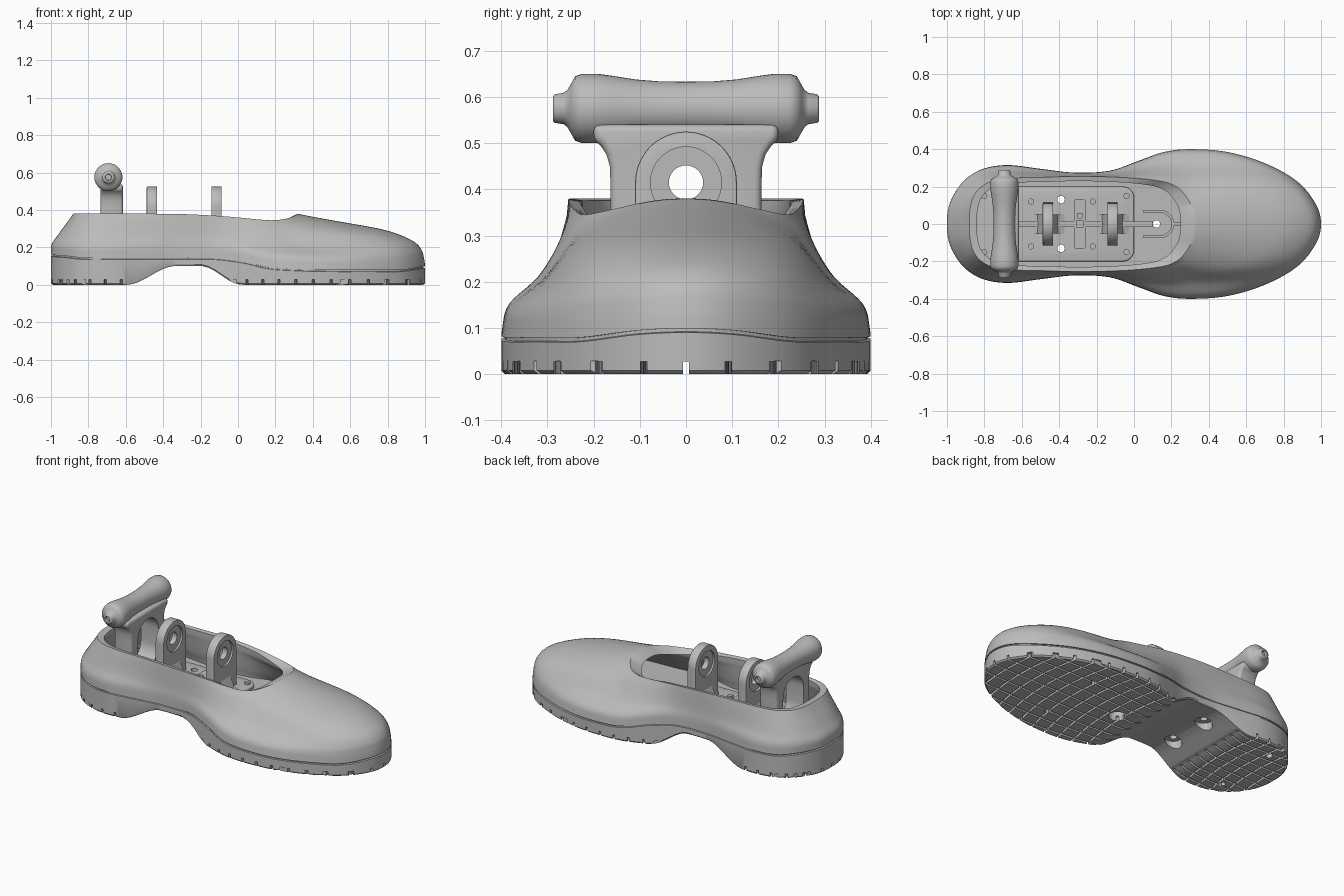
import bpy, bmesh, math
from mathutils import Matrix, Vector

if "Cube" in bpy.data.objects:
    bpy.data.objects.remove(bpy.data.objects["Cube"])

grey = bpy.data.materials.new("plain_grey")
grey.use_nodes = True
grey.diffuse_color = (0.5, 0.5, 0.5, 1)
grey.node_tree.nodes["Principled BSDF"].inputs["Base Color"].default_value = grey.diffuse_color


# ---- helpers ----
def finish(name, bm):
    bmesh.ops.recalc_face_normals(bm, faces=bm.faces)
    mesh = bpy.data.meshes.new(name)
    bm.to_mesh(mesh)
    bm.free()
    mesh.materials.append(grey)
    ob = bpy.data.objects.new(name, mesh)
    bpy.context.collection.objects.link(ob)
    return ob


def activate(ob):
    bpy.ops.object.select_all(action='DESELECT')
    ob.select_set(True)
    bpy.context.view_layer.objects.active = ob


def smooth(ob, angle=32):
    activate(ob)
    bpy.ops.object.shade_smooth_by_angle(angle=math.radians(angle))


def bevel(ob, width, segments=3):
    mod = ob.modifiers.new("bevel", 'BEVEL')
    mod.width, mod.segments, mod.limit_method = width, segments, 'ANGLE'
    activate(ob)
    bpy.ops.object.modifier_apply(modifier=mod.name)


def cut(ob, *cutters):
    for c in cutters:
        c.hide_render = True
        mod = ob.modifiers.new("cut", 'BOOLEAN')
        mod.operation, mod.solver, mod.object = 'DIFFERENCE', 'EXACT', c
        activate(ob)
        bpy.ops.object.modifier_apply(modifier=mod.name)


def prism(bm, pts, axis, lo, hi):
    """Extrude a 2D outline along x (points are y, z) or z (points are x, y)."""
    put = (lambda p, h: (h, *p)) if axis == 'x' else (lambda p, h: (*p, h))
    a, b = [[bm.verts.new(put(p, h)) for p in pts] for h in (lo, hi)]
    bm.faces.new(a)
    bm.faces.new(b)
    for i in range(len(pts)):
        j = (i + 1) % len(pts)
        bm.faces.new((a[i], a[j], b[j], b[i]))


def circle(u, v, r, n=32, start=0, end=2 * math.pi):
    full = end - start > 6.2
    return [(u + r * math.cos(start + (end - start) * i / (n if full else n - 1)),
             v + r * math.sin(start + (end - start) * i / (n if full else n - 1))) for i in range(n)]


def round_rect(x0, x1, y0, y1, r):
    corners = [(x1 - r, y1 - r), (x0 + r, y1 - r), (x0 + r, y0 + r), (x1 - r, y0 + r)]
    return [p for k, (x, y) in enumerate(corners)
            for p in circle(x, y, r, 8, k * math.pi / 2, (k + 1) * math.pi / 2)]


def solid(name, axis, *parts):
    bm = bmesh.new()
    for pts, lo, hi in parts:
        prism(bm, pts, axis, lo, hi)
    return finish(name, bm)


def spline(rows, steps, closed):
    n, out = len(rows), []
    get = (lambda i: rows[i % n]) if closed else (lambda i: rows[min(max(i, 0), n - 1)])
    for i in range(n if closed else n - 1):
        for s in range(steps):
            t = s / steps
            out.append([b + t * (c - a) / 2 + t * t * (a - 2.5 * b + 2 * c - d / 2)
                        + t ** 3 * (1.5 * (b - c) + (d - a) / 2)
                        for a, b, c, d in zip(*(get(i + k) for k in (-1, 0, 1, 2)))])
    return out if closed else out + [list(rows[-1])]


def ramp(a, b, x):
    t = min(max((x - a) / (b - a), 0), 1)
    return t * t * (3 - 2 * t)


def loft(bm, rings, closed=False):
    rows = [[bm.verts.new(p) for p in r] for r in rings]
    n = len(rows[0])
    for a, b in zip(rows, rows[1:] + rows[:1] if closed else rows[1:]):
        for i in range(n):
            bm.faces.new((a[i], a[(i + 1) % n], b[(i + 1) % n], b[i]))
    return rows


def cap(bm, ring):
    n = len(ring)
    for i in range(n // 2):
        quad = [ring[i], ring[i + 1], ring[n - i - 1], ring[(n - i) % n]]
        bm.faces.new(list(dict.fromkeys(quad)))


# ---- half outline, heel to toe: foot x, y; collar x, y, z; welt z ----
half = [(-1, 0, -.88, 0, .38, .16), (-.985, .11, -.875, .09, .38, .155),
        (-.92, .22, -.845, .17, .38, .15), (-.82, .29, -.77, .225, .38, .14),
        (-.68, .315, -.65, .245, .38, .14), (-.5, .295, -.48, .25, .38, .14),
        (-.32, .275, -.3, .255, .378, .14), (-.13, .285, -.13, .252, .37, .14),
        (.03, .34, 0, .245, .36, .12), (.16, .385, .1, .235, .35, .09),
        (.3, .4, .18, .22, .345, .08), (.5, .385, .24, .19, .35, .075),
        (.7, .325, .28, .145, .36, .075), (.87, .23, .305, .1, .37, .075),
        (.97, .11, .317, .05, .378, .09), (1, 0, .32, 0, .38, .095)]
mirrored = [(a, -b, c, -d, e, f) for a, b, c, d, e, f in half[-2:0:-1]]
loop = spline(half + mirrored, 6, True)

# wall profile: height share, then inward share at heel, side and toe
wall = spline([(0, 0, 0, 0), (.1, 0, .02, .004), (.2, .01, .05, .012), (.3, .08, .15, .025),
               (.45, .28, .42, .075), (.6, .47, .6, .2), (.72, .63, .72, .37),
               (.87, .83, .86, .72), (.95, .93, .95, .9), (1, 1, 1, 1)], 3, False)


def arch(x):
    return .1 * ramp(-.6, -.34, x) * (1 - ramp(-.2, .02, x))


# ---- upper shell with collar opening ----
outer, inner = [], []
for v, heel, side, toe in wall:
    ro, ri = [], []
    for x, y, cx, cy, cz, wz in loop:
        h, t = 1 - ramp(-.95, -.6, x), ramp(.35, .95, x)
        u = heel * h + toe * t + side * (1 - h - t)
        z = wz + .004 + (cz - wz - .004) * v
        ro.append((x + (cx - x) * u, y + (cy - y) * u, z))
        rim_x, rim_y = -.295 + (cx + .28) * .908, cy * .9
        drop = .035 if v < 1 else .004 + .03 * ramp(0, .32, cx)
        ri.append((x * .955 + (rim_x - x * .955) * u, y * .92 + (rim_y - y * .92) * u,
                   max(z - drop, .12)))
    outer.append(ro)
    inner.append(ri)
bm = bmesh.new()
lip = [(x * .99, y * .98, z) for x, y, z in outer[0]]
loft(bm, [lip] + outer + inner[::-1], closed=True)
smooth(finish("shoe_upper", bm), 40)

# ---- sole ----
bm = bmesh.new()
rows = loft(bm, [[(p[0] * .99, p[1] * .98, arch(p[0])) for p in loop],
                 [(p[0], p[1], arch(p[0]) + .008) for p in loop],
                 [(p[0], p[1], p[5] - .005) for p in loop],
                 [(p[0] * .99, p[1] * .98, p[5] - .003) for p in loop],
                 [(p[0] * .99, p[1] * .98, p[5] + .006) for p in loop]])
cap(bm, rows[0])
cap(bm, rows[-1])
sole = finish("sole", bm)


# tread grooves: two families of curved channels
def channel(path, width=.013):
    sides = []
    for i, p in enumerate(path):
        d = Vector(path[min(i + 1, len(path) - 1)]) - Vector(path[max(i - 1, 0)])
        n = Vector((-d.y, d.x)).normalized() * width / 2
        sides.append((Vector(p) + n, Vector(p) - n))
    return [tuple(a) for a, b in sides] + [tuple(b) for a, b in reversed(sides)]


span = [i / 12 - 1 for i in range(25)]
across = [channel([(x0 - .35 * (s * .45) ** 2, s * .45) for s in span])
          for x0 in [-.93 + .085 * k for k in range(5)] + [.09 + .092 * k for k in range(10)]]
along = [channel([(s * 1.05, y0 * (1 + .15 * math.sin(s * 3))) for s in span])
         for y0 in (0, .087, -.087, .175, -.175, .25, -.25, .32, -.32)]
tread_a = solid("tread_cutter_across", 'z', *[(p, -.02, .028) for p in across])
tread_b = solid("tread_cutter_along", 'z', *[(p, -.021, .0275) for p in along])

# bolt holes and their wide recesses
bolts = [(-.39, .13), (-.39, -.13), (.12, 0)]
holes = solid("bolt_cutter", 'z', *[(circle(x, y, .02, 24), -.1, .3) for x, y in bolts])
wells = solid("well_cutter", 'z', *[(circle(x, y, .048, 28), -.1, .115 if x < 0 else .06) for x, y in bolts])
pins = solid("pin_cutter", 'z', *[(circle(x, y, .018, 16), -.1, .05)
                                  for x in (-.8, .45) for y in (.2, -.2)])
cut(sole, tread_a, tread_b, wells, holes, pins)
smooth(sole)

# ---- insole floor and foot plate ----
insole = solid("insole", 'z', ([(p[0] * .95, p[1] * .91) for p in loop], .12, .165))
cut(insole, holes)
smooth(insole)
plate = solid("foot_plate", 'z', (round_rect(-.84, 0, -.2, .2, .06), .16, .185))
bevel(plate, .008)
cut(plate, holes)
smooth(plate)
for i, (x, y) in enumerate([(-.55, .12), (-.22, .12), (-.04, .15), (-.8, .15)]):
    for side in (1, -1):
        screw = solid("plate_screw", 'z', (circle(x, y * side, .016, 16), .18, .195))
        smooth(screw)

# raised tab around the front bolt
arc = circle(.14, 0, .075, 20, -math.pi / 2, math.pi / 2)
ring = [(.05, -.075)] + arc + [(.05, .075), (.05, .06)] + \
       circle(.14, 0, .06, 20, -math.pi / 2, math.pi / 2)[::-1] + [(.05, -.06)]
smooth(solid("front_tab", 'z', (ring, .16, .18)))
solid("front_tab_stem", 'z', (round_rect(.205, .26, -.012, .012, .004), .16, .18))

# ---- spine, gussets and centre block ----
spine = solid("spine_rib", 'z', (round_rect(-.62, .1, -.016, .016, .006), .16, .205))
smooth(spine)
block = solid("centre_block", 'z', (round_rect(-.32, -.26, -.13, .13, .008), .16, .2),
              (round_rect(-.31, -.27, -.02, .02, .004), .19, .225),
              (round_rect(-.305, -.275, .03, .06, .004), .19, .21))
smooth(block)

# ---- two pivot lugs ----
for name, x in (("rear_lug", -.46), ("front_lug", -.115)):
    shape = circle(0, .415, .11, 40, 0, math.pi) + [(-.11, .28), (-.115, .17), (.115, .17), (.11, .28)]
    lug = solid(name, 'x', (shape, x - .028, x + .028))
    bevel(lug, .004, 2)
    bore = solid("bore_cutter", 'x', (circle(0, .415, .037, 32), x - .1, x + .1))
    face = solid("recess_cutter", 'x', *[(circle(0, .415, .077, 40), x + s * .042 - .028, x + s * .042 + .028)
                                         for s in (1.05, -1.05)])
    cut(lug, face, bore)
    smooth(lug)
    for c in (bore, face):
        bpy.data.objects.remove(c)
    bm = bmesh.new()
    bm_pts = [(x - .1, .18), (x + .1, .18), (x + .055, .2), (x + .028, .26), (x - .028, .26), (x - .055, .2)]
    ends = [[bm.verts.new((px, y, pz)) for px, pz in bm_pts] for y in (-.05, .05)]
    for e in ends:
        bm.faces.new(e)
    for i in range(6):
        j = (i + 1) % 6
        bm.faces.new((ends[0][i], ends[0][j], ends[1][j], ends[1][i]))
    smooth(finish(name + "_gusset", bm))

# ---- handle: post with oval window, and turned grip ----
edge = [(.165, .17), (.163, .4), (.165, .45), (.172, .475), (.185, .495), (.2, .505), (.2, .54)]
post = solid("handle_post", 'x', (edge + [(-y, z) for y, z in reversed(edge)], -.735, -.615))
bevel(post, .015)
window = solid("window_cutter", 'x', (round_rect(-.1, .1, .19, .49, .099), -.9, -.5))
cut(post, window)
smooth(post, 40)

grip = [(.24, .07), (.25, .052), (.257, .04), (.265, .034), (.284, .031), (.288, .027), (.288, .017), (.27, .016)]
half_grip = [(0, .058), (.06, .059), (.11, .063), (.16, .071), (.19, .075), (.225, .075)] + grip
bm = bmesh.new()
line = [(-y, r) for y, r in half_grip[:0:-1]] + half_grip
rows = loft(bm, [[(-.693 + a, y, .575 + b) for a, b in circle(0, 0, r, 40)] for y, r in line])
bm.faces.new(rows[0])
bm.faces.new(rows[-1])
smooth(finish("handle_grip", bm), 50)

for c in (tread_a, tread_b, holes, wells, pins, window):
    bpy.data.objects.remove(c)
